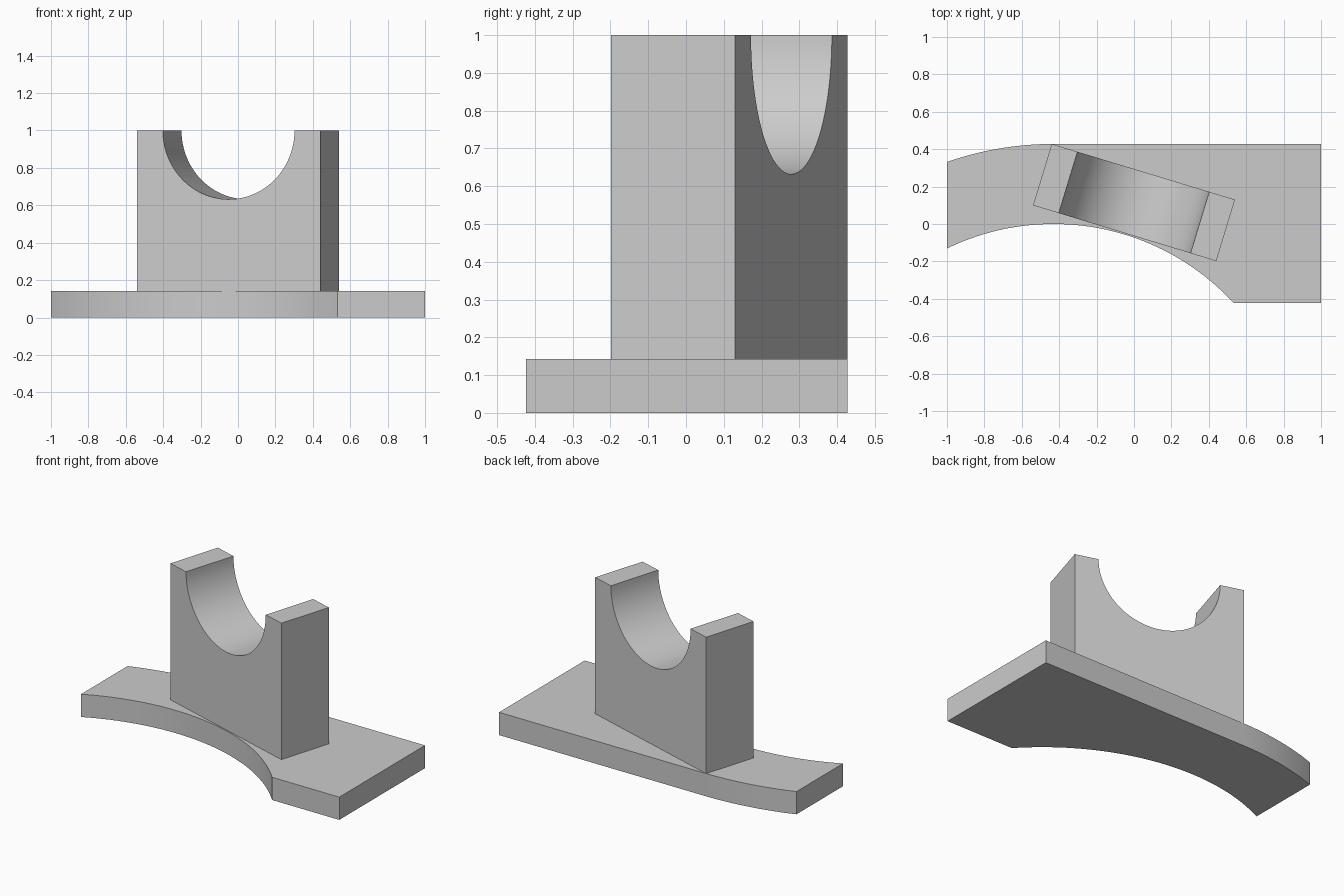
import bpy, bmesh
from math import sin, cos, pi, asin, atan2, radians
from mathutils import Matrix, Vector

cube = bpy.data.objects.get("Cube")
if cube:
    bpy.data.objects.remove(cube, do_unlink=True)

grey = bpy.data.materials.new("light grey")
grey.use_nodes = True
colour = (0.6, 0.6, 0.6, 1)
grey.diffuse_color = colour
grey.node_tree.nodes["Principled BSDF"].inputs["Base Color"].default_value = colour


def arc(centre, radius, start, end, steps=48):
    """Points along a circular arc, both ends included."""
    angles = [start + (end - start) * i / steps for i in range(steps + 1)]
    return [(centre[0] + radius * cos(a), centre[1] + radius * sin(a)) for a in angles]


def extrude_profile(name, points, depth, matrix):
    """Extrude a closed 2D outline along its local z, then place it."""
    bm = bmesh.new()
    face = bm.faces.new([bm.verts.new((x, y, 0)) for x, y in points])
    result = bmesh.ops.extrude_face_region(bm, geom=[face])
    top = [v for v in result["geom"] if isinstance(v, bmesh.types.BMVert)]
    bmesh.ops.translate(bm, verts=top, vec=(0, 0, depth))
    bmesh.ops.transform(bm, matrix=matrix, verts=bm.verts)
    bmesh.ops.recalc_face_normals(bm, faces=bm.faces)
    mesh = bpy.data.meshes.new(name)
    bm.to_mesh(mesh)
    bm.free()
    mesh.materials.append(grey)
    obj = bpy.data.objects.new(name, mesh)
    bpy.context.collection.objects.link(obj)
    bpy.ops.object.select_all(action="DESELECT")
    obj.select_set(True)
    bpy.context.view_layer.objects.active = obj
    bpy.ops.object.shade_smooth_by_angle(angle=radians(30))
    return obj


# Base plate: concentric arcs on the left, square end on the right
plate_height = 0.143
back, front = 0.428, -0.423
inner = 1.307
centre = Vector((-0.43, -inner))
outer = back - centre.y
left = -1 - centre.x
outer_end = pi - asin((outer ** 2 - left ** 2) ** 0.5 / outer)
inner_left = pi - asin((inner ** 2 - left ** 2) ** 0.5 / inner)
inner_right = asin((front - centre.y) / inner)
outline = [(1, front), (1, back)]
outline += arc(centre, outer, pi / 2, outer_end)
outline += arc(centre, inner, inner_left, inner_right)
extrude_profile("base_plate", outline, plate_height, Matrix())

# Upright saddle block with a half-round cradle, turned on the plate
half_length, thickness, groove = 0.512, 0.343, 0.368
profile = [(-half_length, plate_height), (half_length, plate_height), (half_length, 1)]
profile += arc((0, 1), groove, 0, -pi)
profile += [(-half_length, 1)]
turn = atan2(-0.298, 0.98)
place = (Matrix.Translation((0, 0.115, 0)) @ Matrix.Rotation(turn, 4, "Z")
         @ Matrix.Translation((0, thickness / 2, 0)) @ Matrix.Rotation(pi / 2, 4, "X"))
extrude_profile("saddle_block", profile, thickness, place)
